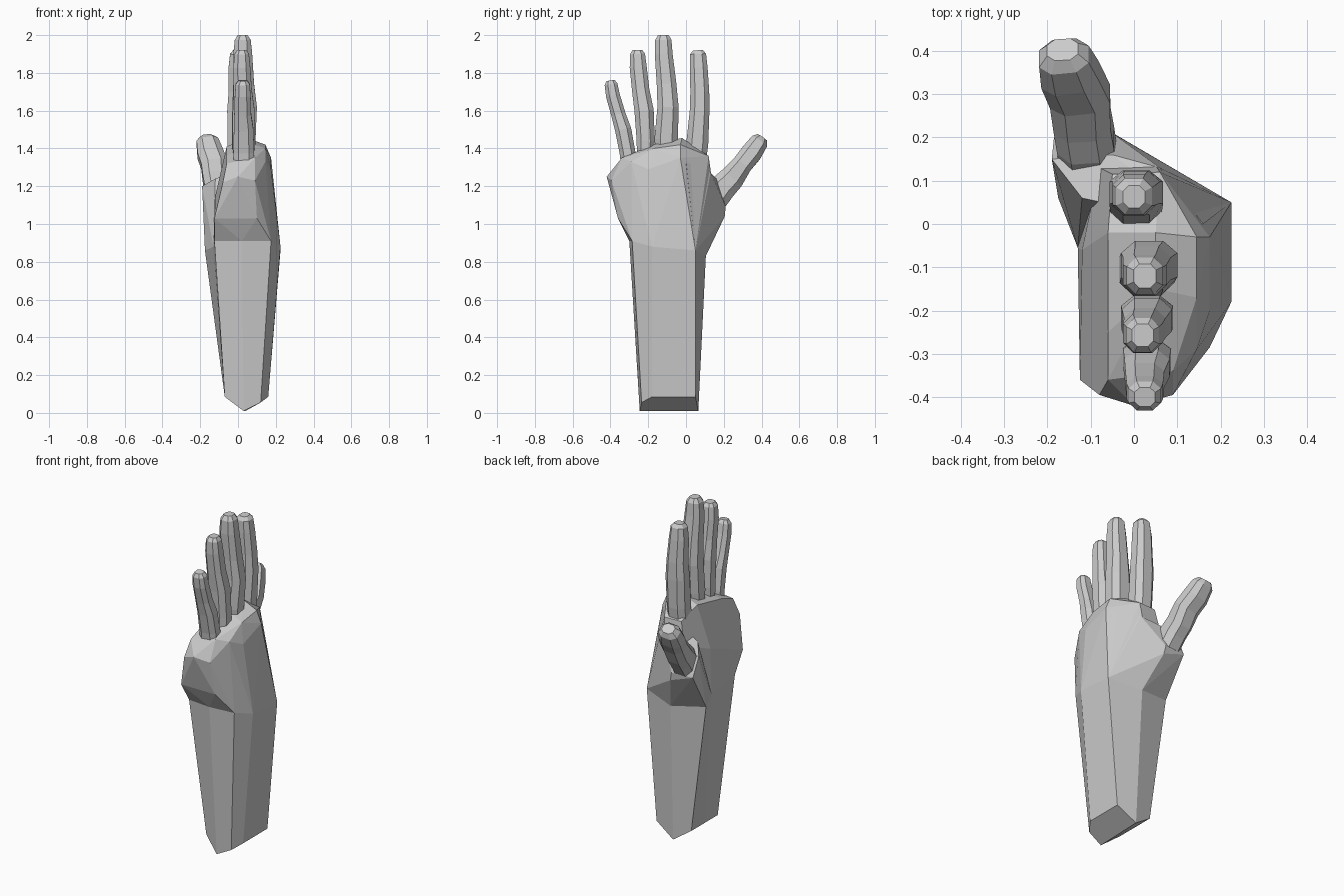
import bpy, bmesh, math
from mathutils import Vector

skin = bpy.data.materials.new("plain grey")
skin.diffuse_color = (0.6, 0.6, 0.6, 1)


def finish(name, bm):
    bmesh.ops.recalc_face_normals(bm, faces=bm.faces[:])
    me = bpy.data.meshes.new(name)
    bm.to_mesh(me)
    bm.free()
    me.materials.append(skin)
    ob = bpy.data.objects.new(name, me)
    bpy.context.collection.objects.link(ob)
    return ob


def hull(name, pts):
    """Faceted solid stretched over a few corner points."""
    bm = bmesh.new()
    for p in pts:
        bm.verts.new(p)
    r = bmesh.ops.convex_hull(bm, input=bm.verts[:])
    loose = {g for g in r["geom_interior"] + r["geom_unused"]
             if isinstance(g, bmesh.types.BMVert)}
    bmesh.ops.delete(bm, geom=list(loose), context='VERTS')
    bmesh.ops.dissolve_limit(bm, angle_limit=math.radians(3),
                             verts=bm.verts[:], edges=bm.edges[:])
    return finish(name, bm)


def bridge(bm, a, b):
    n = len(a)
    for i in range(n):
        bm.faces.new((a[i], a[(i + 1) % n], b[(i + 1) % n], b[i]))


def digit(name, sections):
    """Eight-sided loft; each section is centre x, y, z, half depth, half width."""
    bm = bmesh.new()
    centres = [Vector(s[:3]) for s in sections]
    rings = []
    for i, s in enumerate(sections):
        t = (centres[min(i + 1, len(sections) - 1)] - centres[max(i - 1, 0)]).normalized()
        u = (Vector((1, 0, 0)) - t * t.x).normalized()
        v = t.cross(u)
        a, b = s[3], s[4]
        outline = [(1, .5), (.5, 1), (-.5, 1), (-1, .5),
                   (-1, -.5), (-.5, -1), (.5, -1), (1, -.5)]
        rings.append([bm.verts.new(centres[i] + u * a * p + v * b * q)
                      for p, q in outline])
    for r0, r1 in zip(rings, rings[1:]):
        bridge(bm, r0, r1)
    bm.faces.new(rings[0])
    bm.faces.new(rings[-1])
    return finish(name, bm)


# forearm: tapered loft with a wedge-shaped lower end
low = [(.03, -.245, .01), (.12, -.235, .055), (.16, -.18, .085), (.16, .05, .085),
       (.04, .065, .01), (-.07, .05, .085), (-.07, -.08, .085), (-.07, -.2, .085)]
high = [(.02, -.30, .91), (.175, -.285, .91), (.225, -.18, .88), (.225, .05, .86),
        (.03, .105, .83), (-.175, .06, .86), (-.13, -.055, .88), (-.125, -.285, .91)]
bm = bmesh.new()
a = [bm.verts.new(p) for p in low]
b = [bm.verts.new(p) for p in high]
bridge(bm, a, b)
bm.faces.new(a[0:5])
bm.faces.new(a[4:] + a[:1])
bm.faces.new(b)
finish("forearm", bm)

# palm and back of the hand
hull("palm", high[:5] + [
    (-.13, -.055, .88), (-.125, -.285, .91),
    # outer edge below the little finger
    (-.125, -.36, 1.03), (.10, -.36, 1.03), (-.08, -.395, 1.22),
    (0, -.42, 1.25), (.09, -.395, 1.23), (-.06, -.36, 1.32), (.09, -.34, 1.35),
    # knuckles on the back of the hand
    (.175, -.03, 1.35), (.175, -.2, 1.29), (.145, -.03, 1.42),
    (.145, -.17, 1.40), (.145, -.29, 1.33),
    # top edge under the fingers
    (-.06, -.02, 1.41), (-.06, -.25, 1.36), (.05, -.02, 1.455), (.05, -.15, 1.43),
    # edge below the index finger
    (-.05, .115, 1.36), (.06, .12, 1.36), (.05, .135, 1.25), (-.08, .13, 1.22),
    (-.12, -.06, 1.15)])

# muscle joining the thumb to the hand
hull("thumb_base", [
    (.225, .05, .86), (-.175, .06, .86), (.03, .105, .83), (-.13, -.055, .88),
    (-.19, .15, 1.20), (-.185, .20, 1.09), (-.04, .205, 1.04), (-.05, .21, 1.09),
    (-.05, .16, 1.24), (.06, .13, 1.27), (-.12, .06, 1.24), (.16, 0, 1.33)])

# fingers
digit("index_finger", [
    (.005, .05, 1.32, .06, .055), (.005, .06, 1.43, .06, .058),
    (.005, .072, 1.60, .062, .052), (.005, .073, 1.70, .055, .05),
    (0, .067, 1.83, .05, .047), (0, .064, 1.90, .042, .042), (0, .063, 1.92, .025, .026)])
digit("middle_finger", [
    (.03, -.105, 1.36, .06, .055), (.03, -.105, 1.45, .063, .062),
    (.035, -.095, 1.62, .065, .056), (.03, -.103, 1.74, .055, .052),
    (.025, -.118, 1.90, .05, .047), (.025, -.12, 1.975, .042, .043),
    (.025, -.12, 2.0, .026, .028)])
digit("ring_finger", [
    (.03, -.215, 1.33, .055, .045), (.03, -.213, 1.44, .06, .048),
    (.03, -.222, 1.60, .058, .051), (.025, -.24, 1.71, .048, .046),
    (.02, -.253, 1.83, .045, .045), (.02, -.257, 1.90, .038, .04),
    (.02, -.257, 1.92, .025, .026)])
digit("little_finger", [
    (.03, -.30, 1.28, .055, .04), (.03, -.31, 1.38, .055, .042),
    (.03, -.333, 1.50, .052, .043), (.025, -.358, 1.58, .045, .038),
    (.025, -.387, 1.68, .042, .037), (.025, -.397, 1.74, .037, .034),
    (.025, -.40, 1.76, .024, .022)])

# thumb
digit("thumb", [
    (-.105, .15, 1.13, .066, .07), (-.112, .195, 1.195, .066, .072),
    (-.12, .24, 1.24, .066, .067), (-.125, .295, 1.312, .07, .054),
    (-.148, .345, 1.375, .068, .056), (-.162, .387, 1.435, .058, .048),
    (-.165, .403, 1.458, .036, .03)])
